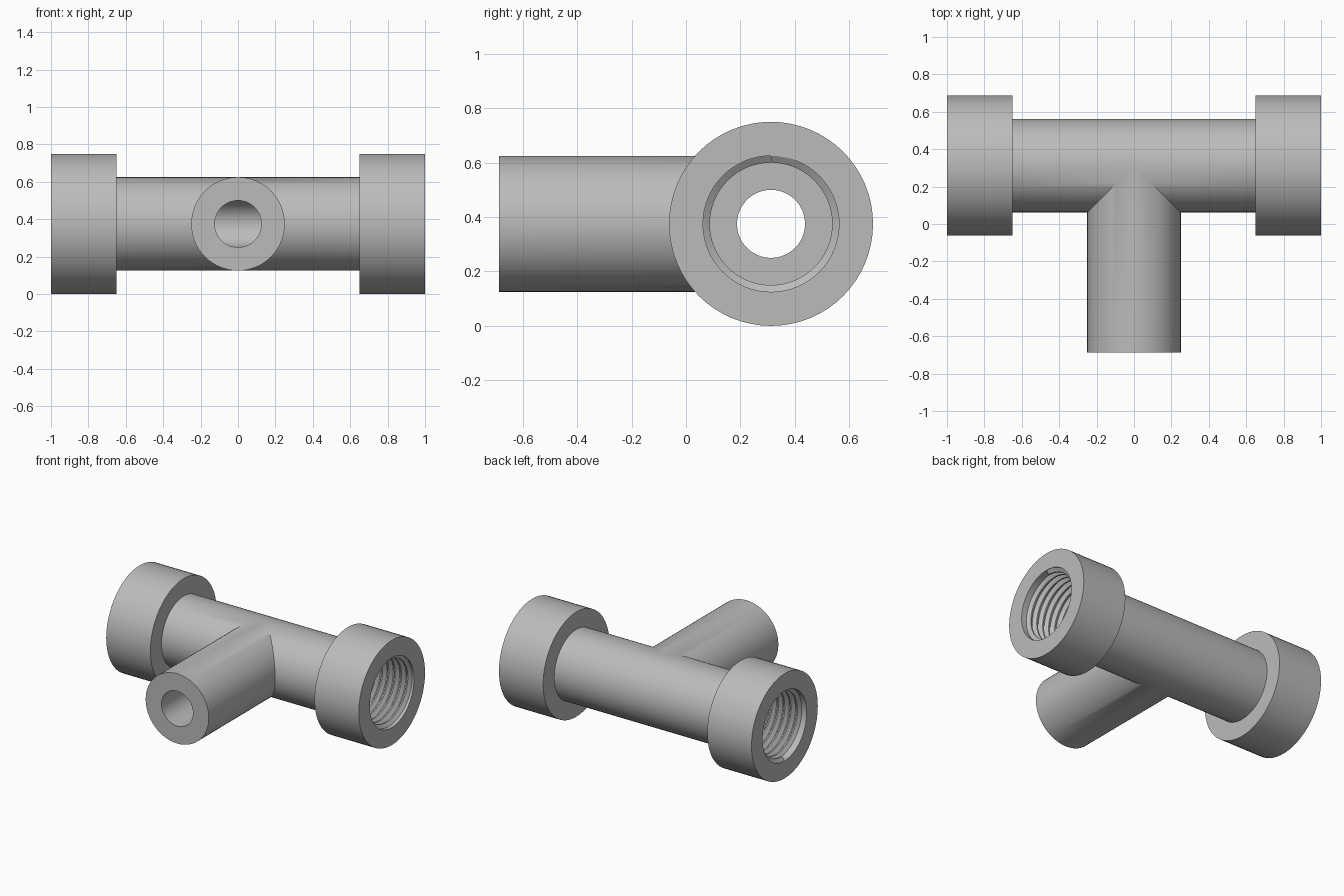
import bpy, bmesh, math
from mathutils import Vector

cube = bpy.data.objects.get("Cube")
if cube:
    bpy.data.objects.remove(cube, do_unlink=True)

SEG = 64
CENTRE = Vector((0, 0.3125, 0.375))   # where the three arms meet
TUBE, BORE, COLLAR = 0.25, 0.125, 0.375
CREST, PITCH, TURNS = 0.225, 0.05, 6

grey = bpy.data.materials.new("plain_grey")
grey.use_nodes = True
grey.diffuse_color = (0.5, 0.5, 0.5, 1)
grey.node_tree.nodes["Principled BSDF"].inputs["Base Color"].default_value = (0.5, 0.5, 0.5, 1)


def skin(bm, rings, closed_path=True):
    """Join neighbouring closed rings of vertices with quads."""
    for a, b in zip(rings, rings[1:]):
        n = len(a)
        for i in range(n):
            j = (i + 1) % n
            bm.faces.new((a[i], a[j], b[j], b[i]))


def finish(bm, name):
    bmesh.ops.remove_doubles(bm, verts=bm.verts, dist=0.0001)
    bmesh.ops.recalc_face_normals(bm, faces=bm.faces)
    mesh = bpy.data.meshes.new(name)
    bm.to_mesh(mesh)
    bm.free()
    mesh.materials.append(grey)
    obj = bpy.data.objects.new(name, mesh)
    bpy.context.collection.objects.link(obj)
    bpy.ops.object.select_all(action='DESELECT')
    obj.select_set(True)
    bpy.context.view_layer.objects.active = obj
    bpy.ops.object.shade_smooth_by_angle(angle=math.radians(30))
    return obj


def add_arm(bm, profile, place, mitre):
    """Loft (radius, length) rings; a length of None is the mitred joint."""
    rings = []
    for radius, length in profile:
        ring = []
        for i in range(SEG):
            a = math.tau * i / SEG
            u, v = radius * math.cos(a), radius * math.sin(a)
            s = mitre(u) if length is None else length
            ring.append(bm.verts.new(CENTRE + Vector(place(u, v, s))))
        rings.append(ring)
    skin(bm, rings)


# Tee body: two socketed arms and one plain branch, all bored through
socket_arm = [(TUBE, None), (TUBE, 0.65), (COLLAR, 0.65), (COLLAR, 1), (TUBE, 1),
              (TUBE, 0.66), (BORE, 0.66), (BORE, None)]
branch_arm = [(TUBE, None), (TUBE, 1), (BORE, 1), (BORE, None)]
bm = bmesh.new()
for side in (1, -1):
    add_arm(bm, socket_arm, lambda u, v, s: (side * s, u, v), lambda u: max(0, -u))
add_arm(bm, branch_arm, lambda u, v, s: (u, -s, v), abs)
finish(bm, "tee_body")

# Screw threads: a helical ridge inside each socket
section = [(TUBE + 0.001, 0.45), (CREST, 0.1), (CREST, -0.1), (TUBE + 0.001, -0.45)]
for side, name in ((1, "left_thread"), (-1, "right_thread")):
    bm = bmesh.new()
    rings = []
    for k in range(SEG * TURNS + 1):
        a = math.tau * k / SEG
        x = 0.976 - PITCH * k / SEG
        rings.append([bm.verts.new(CENTRE + Vector((side * (x + w * PITCH),
                                                    r * math.sin(a),
                                                    side * r * math.cos(a))))
                      for r, w in section])
    skin(bm, rings)
    bm.faces.new(rings[0])
    bm.faces.new(rings[-1])
    finish(bm, name)
